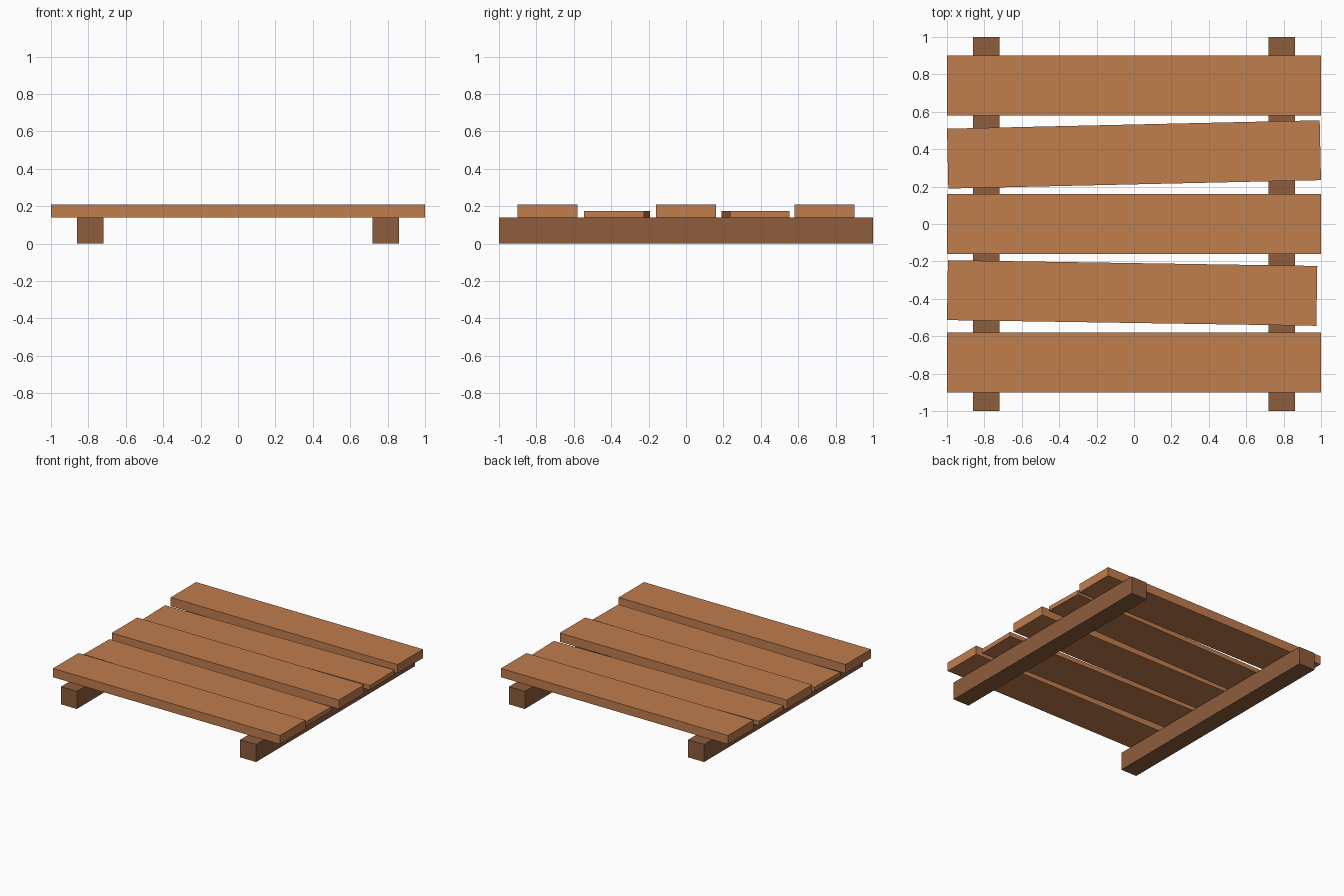
import bpy
import math

if "Cube" in bpy.data.objects:
    bpy.data.objects.remove(bpy.data.objects["Cube"])


def material(name, rgb):
    mat = bpy.data.materials.new(name)
    mat.diffuse_color = (*rgb, 1.0)
    mat.use_nodes = True
    mat.node_tree.nodes["Principled BSDF"].inputs["Base Color"].default_value = mat.diffuse_color
    return mat


def box(name, size, location, mat, turn=0.0):
    bpy.ops.mesh.primitive_cube_add(size=1, location=location)
    obj = bpy.context.object
    obj.name = name
    obj.scale = size
    bpy.ops.object.transform_apply(location=False, rotation=False, scale=True)
    obj.rotation_euler.z = turn
    obj.data.materials.append(mat)
    return obj


board_wood = material("board_wood", (0.53, 0.205, 0.076))
beam_wood = material("beam_wood", (0.27, 0.11, 0.045))

BEAM = 0.14          # square beam section
BOARD_WIDTH = 0.32

# Two support beams running front to back
for side, label in ((-1, "left"), (1, "right")):
    box(f"{label}_beam", (BEAM, 2.0, BEAM), (side * 0.79, 0, BEAM / 2), beam_wood)

# Three thick, straight boards
for y, label in ((-0.74, "front"), (0, "middle"), (0.74, "back")):
    box(f"{label}_thick_board", (2.0, BOARD_WIDTH, 0.07),
        (0, y, BEAM + 0.035), board_wood)

# Two thin boards laid slightly crooked
for label, length, x, y, slope in (("front", 1.975, -0.01, -0.369, -0.0155),
                                   ("back", 1.993, 0, 0.372, 0.0225)):
    box(f"{label}_thin_board", (length, BOARD_WIDTH, 0.035),
        (x, y, BEAM + 0.0175), board_wood, math.atan(slope))
